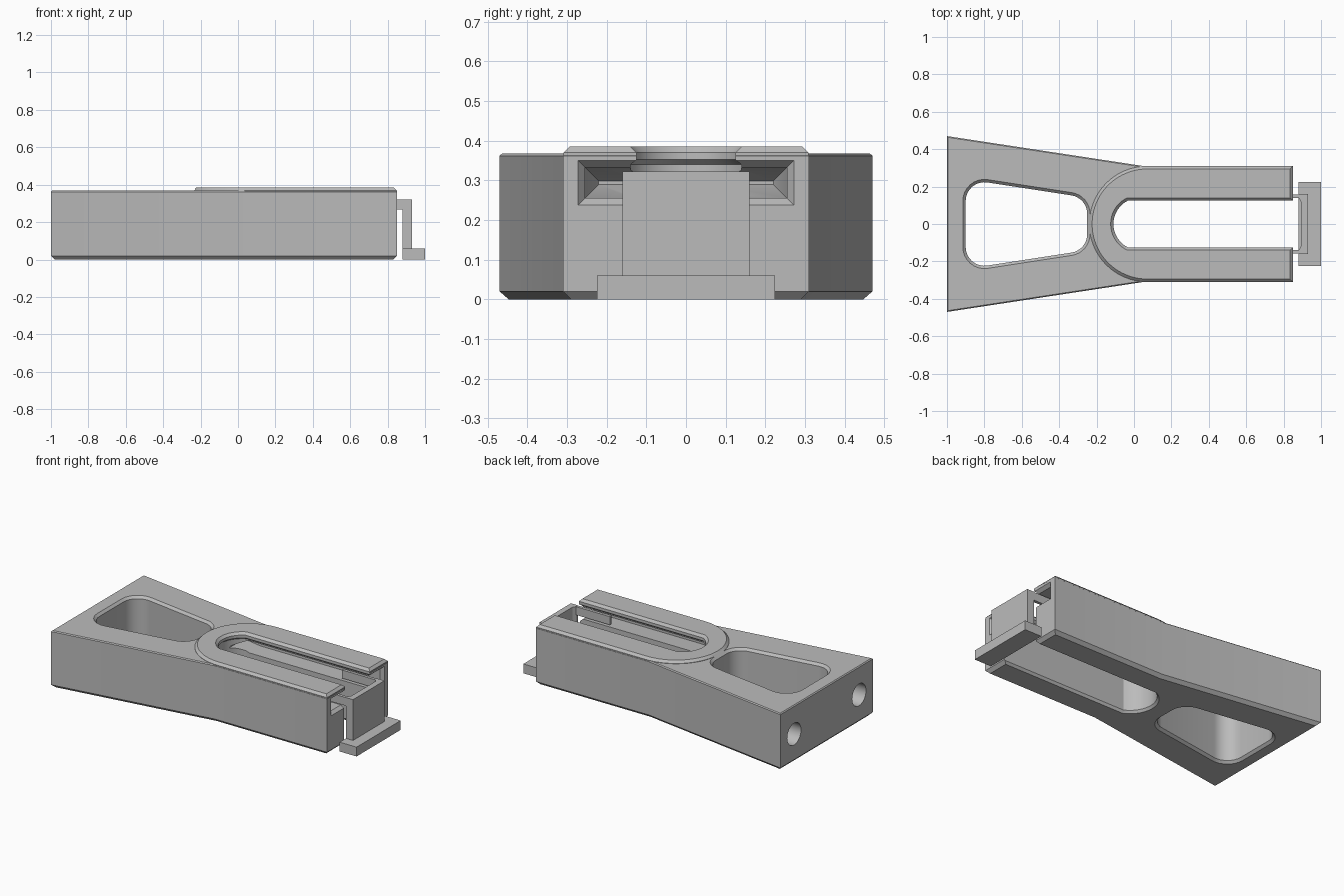
import bpy, bmesh, math
from mathutils import Vector

cube = bpy.data.objects.get("Cube")
if cube:
    bpy.data.objects.remove(cube, do_unlink=True)

GREY = (0.5, 0.5, 0.5, 1)
mat = bpy.data.materials.new("plain grey")
mat.use_nodes = True
mat.diffuse_color = GREY
mat.node_tree.nodes["Principled BSDF"].inputs["Base Color"].default_value = GREY


def offset(poly, d):
    """Grow (or shrink) a counter-clockwise outline with mitred corners."""
    result = []
    for i, p in enumerate(poly):
        p = Vector(p)
        e1 = (p - Vector(poly[i - 1])).normalized()
        e2 = (Vector(poly[(i + 1) % len(poly)]) - p).normalized()
        n1, n2 = Vector((e1.y, -e1.x)), Vector((e2.y, -e2.x))
        result.append(p + (n1 + n2) * d / (1 + n1.dot(n2)))
    return result


def loft(name, poly, layers, along_x=False):
    """Stack an outline at (level, offset) layers, along z or along x."""
    bm = bmesh.new()
    rings = []
    for level, d in layers:
        pts = offset(poly, d)
        rings.append([bm.verts.new((level, u, v) if along_x else (u, v, level))
                      for u, v in pts])
    n = len(poly)
    for low, high in zip(rings, rings[1:]):
        for i in range(n):
            j = (i + 1) % n
            bm.faces.new((low[i], low[j], high[j], high[i]))
    bm.faces.new(rings[0][::-1])
    bm.faces.new(rings[-1])
    bmesh.ops.recalc_face_normals(bm, faces=bm.faces)
    mesh = bpy.data.meshes.new(name)
    bm.to_mesh(mesh)
    bm.free()
    mesh.materials.append(mat)
    obj = bpy.data.objects.new(name, mesh)
    bpy.context.collection.objects.link(obj)
    return obj


def arc(cx, cy, r, a0, a1, steps):
    angles = [math.radians(a0 + (a1 - a0) * i / steps) for i in range(steps + 1)]
    return [(cx + r * math.cos(a), cy + r * math.sin(a)) for a in angles]


def rect(x0, x1, y0, y1):
    return [(x0, y0), (x1, y0), (x1, y1), (x0, y1)]


def rounded(corners, r, steps=8):
    """Fillet every corner of a convex counter-clockwise outline."""
    out = []
    for i, p in enumerate(corners):
        p = Vector(p)
        a = (Vector(corners[i - 1]) - p).normalized()
        b = (Vector(corners[(i + 1) % len(corners)]) - p).normalized()
        half = a.angle(b) / 2
        c = p + (a + b).normalized() * r / math.sin(half)
        turn = math.degrees(math.pi - 2 * half)
        start = math.degrees(math.atan2(-a.x, a.y)) + 180
        # The first tangent normal points away from the outline
        start = math.degrees(math.atan2(a.x, -a.y))
        out += arc(c.x, c.y, r, start, start + turn, steps)
    return out


def combine(target, tool, operation):
    mod = target.modifiers.new(tool.name, 'BOOLEAN')
    mod.operation = operation
    mod.solver = 'EXACT'
    mod.object = tool
    bpy.context.view_layer.objects.active = target
    bpy.ops.object.modifier_apply(modifier=mod.name)
    bpy.data.objects.remove(tool, do_unlink=True)


# Tapered body with chamfered edges
body = loft("body", [(-1, -.47), (.05, -.31), (.85, -.31),
                     (.85, .31), (.05, .31), (-1, .47)],
            [(0, -.02), (.02, 0), (.362, 0), (.368, -.006)])

# Raised U-shaped rim on top
rim_outline = [(.849, -.309), (.849, .309)] + arc(.07, 0, .309, 90, 270, 40)
combine(body, loft("rim", rim_outline, [(.34, 0), (.37, 0), (.385, -.015)]), 'UNION')

# Rounded trapezoid window through the wide end
window = rounded([(-.9, -.24), (-.25, -.14), (-.25, .14), (-.9, .24)], .1)
combine(body, loft("window_cutter", window,
                   [(-.01, .025), (.015, 0), (.353, 0), (.378, .025)]), 'DIFFERENCE')

# Open-ended slot, narrowest at the top lip
tip = arc(.03, 0, .14, 117, 243, 16)
slot = [(1, tip[-1][1]), (1, tip[0][1])] + tip
combine(body, loft("slot_cutter", slot,
                   [(-.01, .035), (.015, .015), (.34, .015), (.352, 0),
                    (.37, 0), (.395, .025)]), 'DIFFERENCE')

# Wide undercut channel with a flared mouth and a tapered end
combine(body, loft("channel_cutter", rect(-.255, .255, .255, .333),
                   [(-.11, -.035), (-.02, 0), (.83, 0), (.86, .025)], True), 'DIFFERENCE')

# Two round sockets in the wide end
for side in (-1, 1):
    circle = arc(side * .33, .185, .07, 0, 360, 32)[:-1]
    combine(body, loft("socket_cutter", circle, [(-1.02, 0), (-.8, 0)], True), 'DIFFERENCE')

# Sliding clip: foot, upright plate and two thin arms running into the slot
clip = loft("clip", rect(.88, 1, -.224, .224), [(0, 0), (.06, 0)])
plate = [(.93, -.16), (.93, .16), (.88, .16), (.88, .14),
         (.892, .12), (.892, -.12), (.88, -.14), (.88, -.16)]
combine(clip, loft("clip_plate", plate, [(.03, 0), (.322, 0)]), 'UNION')
for side in (-1, 1):
    y0, y1 = sorted((side * .14, side * .159))
    combine(clip, loft("clip_arm", rect(.64, .9, y0, y1), [(.268, 0), (.321, 0)]), 'UNION')

for obj in (body, clip):
    bpy.ops.object.select_all(action='DESELECT')
    obj.select_set(True)
    bpy.context.view_layer.objects.active = obj
    bpy.ops.object.shade_smooth_by_angle(angle=math.radians(25))
